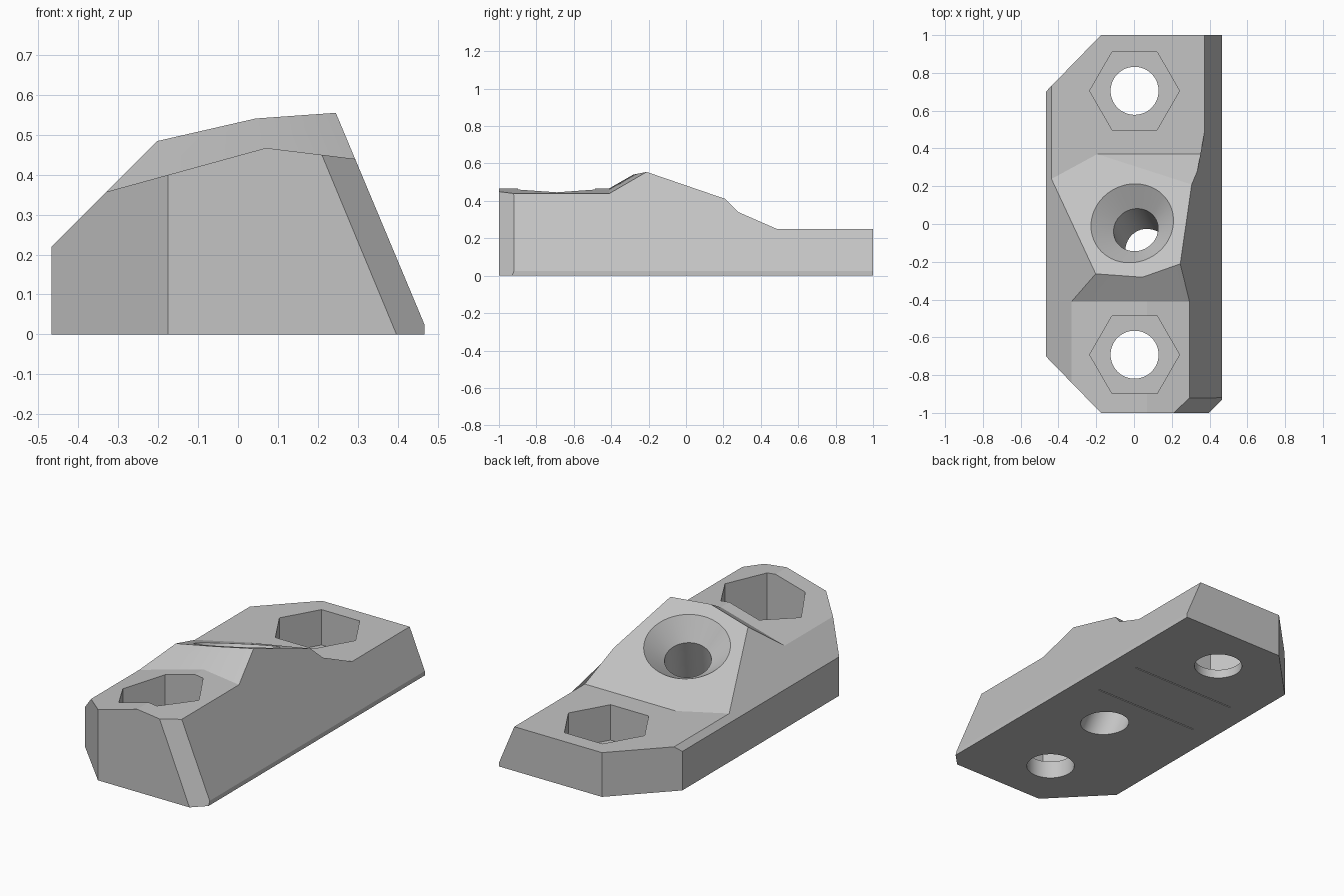
import bpy, bmesh, math
from mathutils import Vector, Matrix

if "Cube" in bpy.data.objects:
    bpy.data.objects.remove(bpy.data.objects["Cube"], do_unlink=True)

grey = bpy.data.materials.new("light grey")
grey.use_nodes = True
grey.diffuse_color = (0.55, 0.55, 0.55, 1)
grey.node_tree.nodes["Principled BSDF"].inputs["Base Color"].default_value = grey.diffuse_color


def finish(bm, name):
    mesh = bpy.data.meshes.new(name)
    bmesh.ops.recalc_face_normals(bm, faces=bm.faces)
    bm.to_mesh(mesh)
    bm.free()
    mesh.materials.append(grey)
    obj = bpy.data.objects.new(name, mesh)
    bpy.context.collection.objects.link(obj)
    return obj


def box(bm, low, high):
    size = Vector(high) - Vector(low)
    middle = (Vector(high) + Vector(low)) / 2
    bmesh.ops.create_cube(bm, size=1, matrix=Matrix.Translation(middle) @ Matrix.Diagonal((*size, 1)))


def block(name, planes, front=-1):
    """Block with everything outside each (point, normal) plane sliced off."""
    bm = bmesh.new()
    box(bm, (-0.467, -1, 0), (0.467, front, 0.7))
    for point, normal in planes:
        cut = bmesh.ops.bisect_plane(bm, geom=bm.verts[:] + bm.edges[:] + bm.faces[:], dist=1e-6,
                                     plane_co=point, plane_no=normal, clear_outer=True)
        edges = [e for e in cut["geom_cut"] if isinstance(e, bmesh.types.BMEdge)]
        bmesh.ops.holes_fill(bm, edges=edges, sides=0)
    return finish(bm, name)


def combine(target, other, operation):
    mod = target.modifiers.new(operation.lower(), "BOOLEAN")
    mod.object, mod.operation, mod.solver = other, operation, "EXACT"
    bpy.context.view_layer.objects.active = target
    bpy.ops.object.modifier_apply(modifier=mod.name)
    bpy.data.objects.remove(other, do_unlink=True)


def round_cutter(low, high, r_low, r_high, frame, sides=64):
    bm = bmesh.new()
    spin = Matrix.Rotation(math.pi / 2, 4, "Z")
    bmesh.ops.create_cone(bm, cap_ends=True, segments=sides, radius1=r_low, radius2=r_high, depth=high - low,
                          matrix=frame @ Matrix.Translation((0, 0, (low + high) / 2)) @ spin)
    return finish(bm, "cutter")


# Side walls shared by every block
walls = [((-0.467, 0, 0.22), (-1, 0, 1)),
         ((0.467, 0, 0.025), (0.53, 0, 0.222)),
         ((-0.175, -1, 0), (-0.3, -0.292, 0)),
         ((-0.175, 1, 0), (-0.3, 0.292, 0)),
         ((0.397, -1, 0), (1, -1, 0.4156))]

# Low back plate, tilted middle saddle and ridged front block
tilt = Vector((-0.202, 0.372, 1))
body = block("mounting_block", walls + [((0, 0, 0.25), (0, 0, 1))], 1)
saddle = block("saddle", walls + [((0, 0, 0.427), tilt),
                                  ((0, 0.37, 0.25), (0, 1, 1)),
                                  ((0.07, -0.41, 0.467), (-0.275, -0.63, 1)),
                                  ((0.07, -0.41, 0.467), (0.123, -0.55, 1))], 0.6)
front = block("front", walls + [((0.07, 0, 0.467), (-0.275, 0, 1)),
                                ((0.07, 0, 0.467), (0.123, 0, 1))], -0.37)
combine(body, saddle, "UNION")
combine(body, front, "UNION")

# Hexagonal nut pockets with through holes
for y, floor in ((0.705, 0.05), (-0.692, 0.1)):
    frame = Matrix.Translation((0.003, y, 0))
    combine(body, round_cutter(floor, 1, 0.238, 0.238, frame, 6), "DIFFERENCE")
    combine(body, round_cutter(-0.2, 0.8, 0.127, 0.127, frame), "DIFFERENCE")

# Countersunk hole square to the tilted face
turn = Vector((0, 0, 1)).rotation_difference(tilt).to_matrix().to_4x4()
frame = Matrix.Translation((-0.01, 0.005, 0.427)) @ turn
combine(body, round_cutter(-0.126, 0.04, 0.1, 0.266, frame), "DIFFERENCE")
combine(body, round_cutter(-0.8, -0.04, 0.12, 0.12, frame), "DIFFERENCE")

# Thin slits in the underside
for y in (0.1, 0.408):
    bm = bmesh.new()
    box(bm, (-0.33, y - 0.003, -0.1), (0.33, y + 0.003, 0.1))
    combine(body, finish(bm, "cutter"), "DIFFERENCE")

# Merge flat regions and shade
bm = bmesh.new()
bm.from_mesh(body.data)
bmesh.ops.remove_doubles(bm, verts=bm.verts, dist=1e-5)
bmesh.ops.dissolve_limit(bm, angle_limit=0.01, verts=bm.verts, edges=bm.edges)
bm.to_mesh(body.data)
bm.free()
body.select_set(True)
bpy.context.view_layer.objects.active = body
bpy.ops.object.shade_smooth_by_angle(angle=math.radians(20))
